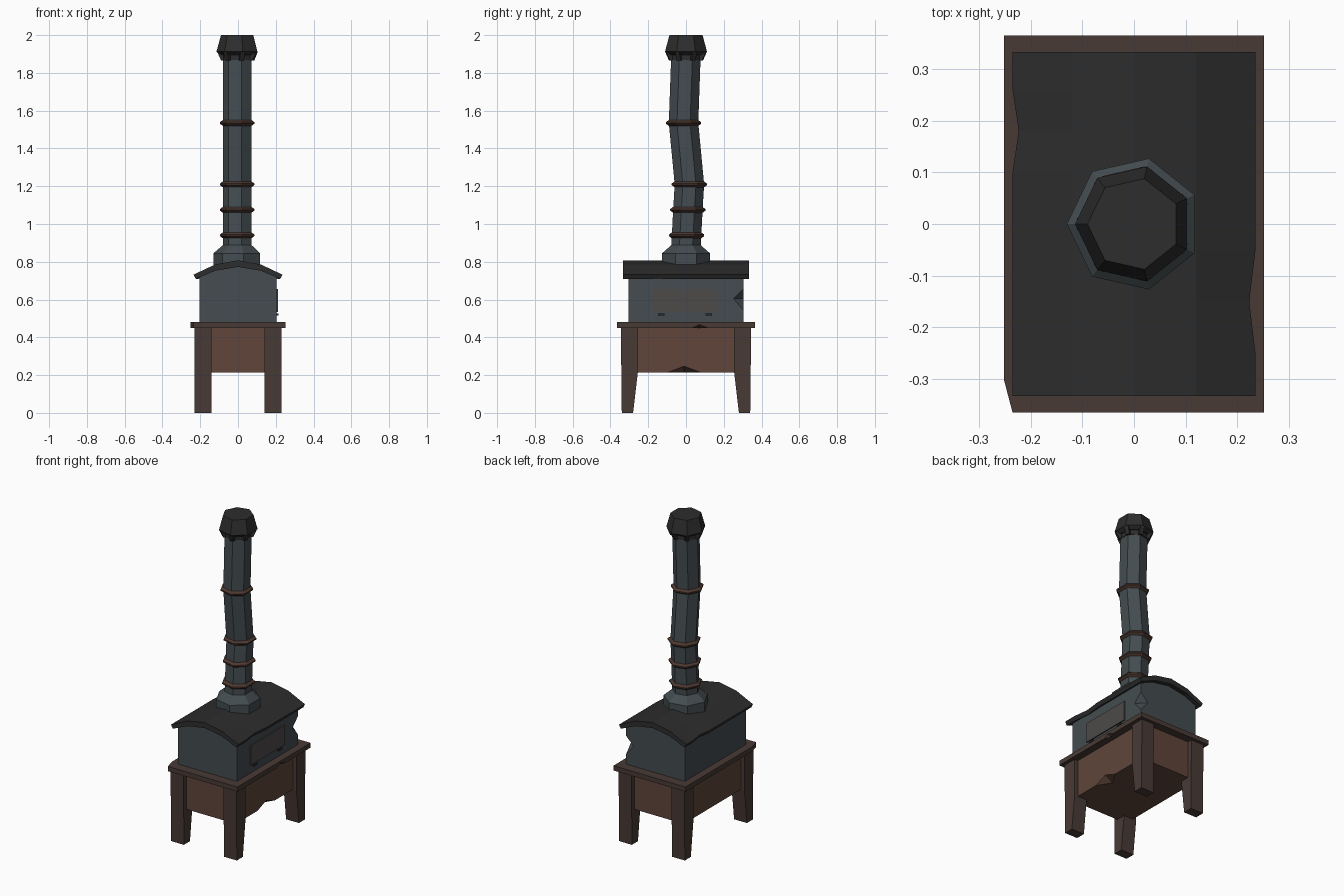
import bpy, bmesh
from math import cos, sin, pi
from mathutils import Vector

if "Cube" in bpy.data.objects:
    bpy.data.objects.remove(bpy.data.objects["Cube"])


def material(name, rgb):
    m = bpy.data.materials.new(name)
    m.diffuse_color = (*rgb, 1)
    m.use_nodes = True
    m.node_tree.nodes["Principled BSDF"].inputs["Base Color"].default_value = m.diffuse_color
    return m


LEG = material("dark_wood", (0.065, 0.042, 0.035))
WOOD = material("red_wood", (0.115, 0.06, 0.042))
STEEL = material("blue_steel", (0.058, 0.073, 0.08))
BLACK = material("black_iron", (0.026, 0.026, 0.026))
GREY = material("warm_iron", (0.075, 0.068, 0.068))
RUST = material("rusty_band", (0.075, 0.04, 0.03))


def finish(name, bm, mat):
    bmesh.ops.recalc_face_normals(bm, faces=bm.faces)
    me = bpy.data.meshes.new(name)
    bm.to_mesh(me)
    bm.free()
    ob = bpy.data.objects.new(name, me)
    bpy.context.collection.objects.link(ob)
    if mat:
        me.materials.append(mat)
    return ob


def loft(name, sections, mat):
    """Skin a list of equal-length closed sections and cap both ends."""
    bm = bmesh.new()
    rows = [[bm.verts.new(p) for p in s] for s in sections]
    n = len(rows[0])
    for a, b in zip(rows, rows[1:]):
        for i in range(n):
            j = (i + 1) % n
            bm.faces.new((a[i], a[j], b[j], b[i]))
    bm.faces.new(rows[0])
    bm.faces.new(rows[-1])
    return finish(name, bm, mat)


def box(name, x0, x1, y0, y1, z0, z1, mat):
    return loft(name, [[(x0, y0, z), (x1, y0, z), (x1, y1, z), (x0, y1, z)] for z in (z0, z1)], mat)


def hept(r, z, y=0.0):
    return [(r * cos(pi + i * 2 * pi / 7), y + r * sin(pi + i * 2 * pi / 7), z) for i in range(7)]


def chip(target, points):
    """Knock a faceted chip out of an object with a convex cutter."""
    bm = bmesh.new()
    vs = [bm.verts.new(p) for p in points]
    bmesh.ops.convex_hull(bm, input=vs)
    cutter = finish("chip_cutter", bm, None)
    cutter.hide_render = True
    cutter.hide_viewport = True
    mod = target.modifiers.new("chip", "BOOLEAN")
    mod.operation = "DIFFERENCE"
    mod.solver = "EXACT"
    mod.object = cutter


# Legs: straight outer faces, inner side tapering below the apron
leg_side = [(0.345, 0.455), (0.255, 0.455), (0.255, 0.215), (0.28, 0), (0.34, 0)]
for sx in (-1, 1):
    for sy in (-1, 1):
        loft(f"leg_{'left' if sx < 0 else 'right'}_{'front' if sy < 0 else 'back'}",
             [[(sx * x, sy * y, z) for y, z in leg_side] for x in (0.14, 0.23)], LEG)

# Apron box between the legs, chipped on its lower right edge
apron = box("apron_box", -0.205, 0.205, -0.315, 0.315, 0.215, 0.455, WOOD)
chip(apron, [(0.206, -0.10, 0.214), (0.206, 0.08, 0.214), (0.206, -0.01, 0.248),
             (0.15, -0.01, 0.214), (0.24, -0.01, 0.2)])

# Table top with one clipped corner and a chipped edge
outline = [(-0.235, -0.365), (0.252, -0.365), (0.252, 0.365), (-0.252, 0.365), (-0.252, -0.30)]
top = loft("table_top", [[(x, y, z) for x, y in outline] for z in (0.45, 0.48)], LEG)
chip(top, [(0.253, 0.03, 0.449), (0.253, 0.12, 0.449), (0.253, 0.07, 0.468),
           (0.23, 0.07, 0.449), (0.28, 0.07, 0.44)])

# Stove body with arched gables and a dented back right corner
gable = [(-0.205, 0.475), (0.205, 0.475), (0.205, 0.725), (0.12, 0.768),
         (0, 0.788), (-0.12, 0.768), (-0.205, 0.725)]
body = loft("stove_body", [[(x, y, z) for x, z in gable] for y in (-0.305, 0.305)], STEEL)
chip(body, [(0.206, 0.306, 0.66), (0.206, 0.306, 0.54), (0.206, 0.25, 0.605),
            (0.15, 0.306, 0.605), (0.25, 0.35, 0.6)])

# Arched roof plate, lofted along y so the rims can be dented
rows = []
for y, dl, dr in ((-0.333, 0, 0), (-0.25, 0, 0), (-0.15, 0, 0.012), (-0.05, 0, 0),
                  (0.1, 0, 0), (0.18, 0.012, 0), (0.26, 0, 0), (0.333, 0, 0)):
    prof = [(-0.235 + dl, 0.732), (-0.12, 0.786), (0, 0.808), (0.12, 0.786), (0.235 - dr, 0.732),
            (0.223 - dr, 0.709), (0.12, 0.753), (0, 0.773), (-0.12, 0.753), (-0.223 + dl, 0.709)]
    rows.append([(x, y, z) for x, z in prof])
loft("roof_plate", rows, BLACK)

# Door panel and its small catches
box("door_panel", 0.2, 0.212, -0.175, 0.165, 0.533, 0.657, GREY)
for i, y in enumerate((-0.13, 0.12)):
    box(f"door_catch_{i}", 0.2, 0.214, y - 0.017, y + 0.017, 0.516, 0.526, BLACK)

# Flared pipe collar
loft("pipe_collar", [hept(0.13, 0.775), hept(0.13, 0.845), hept(0.08, 0.888)], STEEL)

# Bent seven-sided pipe with bands at the joints
path = [(0.885, 0), (0.94, 0.003), (1.075, 0.01), (1.21, 0.018), (1.535, -0.013), (1.90, 0)]
loft("pipe", [hept(0.08, z, y) for z, y in path], STEEL)
for i, (z, y) in enumerate(path[1:5]):
    loft(f"pipe_band_{i}", [hept(0.079, z - 0.016, y), hept(0.096, z - 0.004, y),
                            hept(0.096, z + 0.004, y), hept(0.079, z + 0.016, y)], RUST)

# Chimney cap carried on small corner brackets
loft("chimney_cap", [hept(0.09, 1.895), hept(0.114, 1.912), hept(0.09, 2.0)], BLACK)
loft("cap_neck", [hept(0.083, 1.868), hept(0.083, 1.9)], BLACK)
for i in range(7):
    d = Vector(hept(1, 0)[i])
    t = Vector((-d.y, d.x, 0)) * 0.012
    wedge = [d * 0.07 + Vector((0, 0, 1.866)), d * 0.09 + Vector((0, 0, 1.866)),
             d * 0.11 + Vector((0, 0, 1.911)), d * 0.07 + Vector((0, 0, 1.911))]
    loft(f"cap_bracket_{i}", [[p - t for p in wedge], [p + t for p in wedge]], BLACK)
